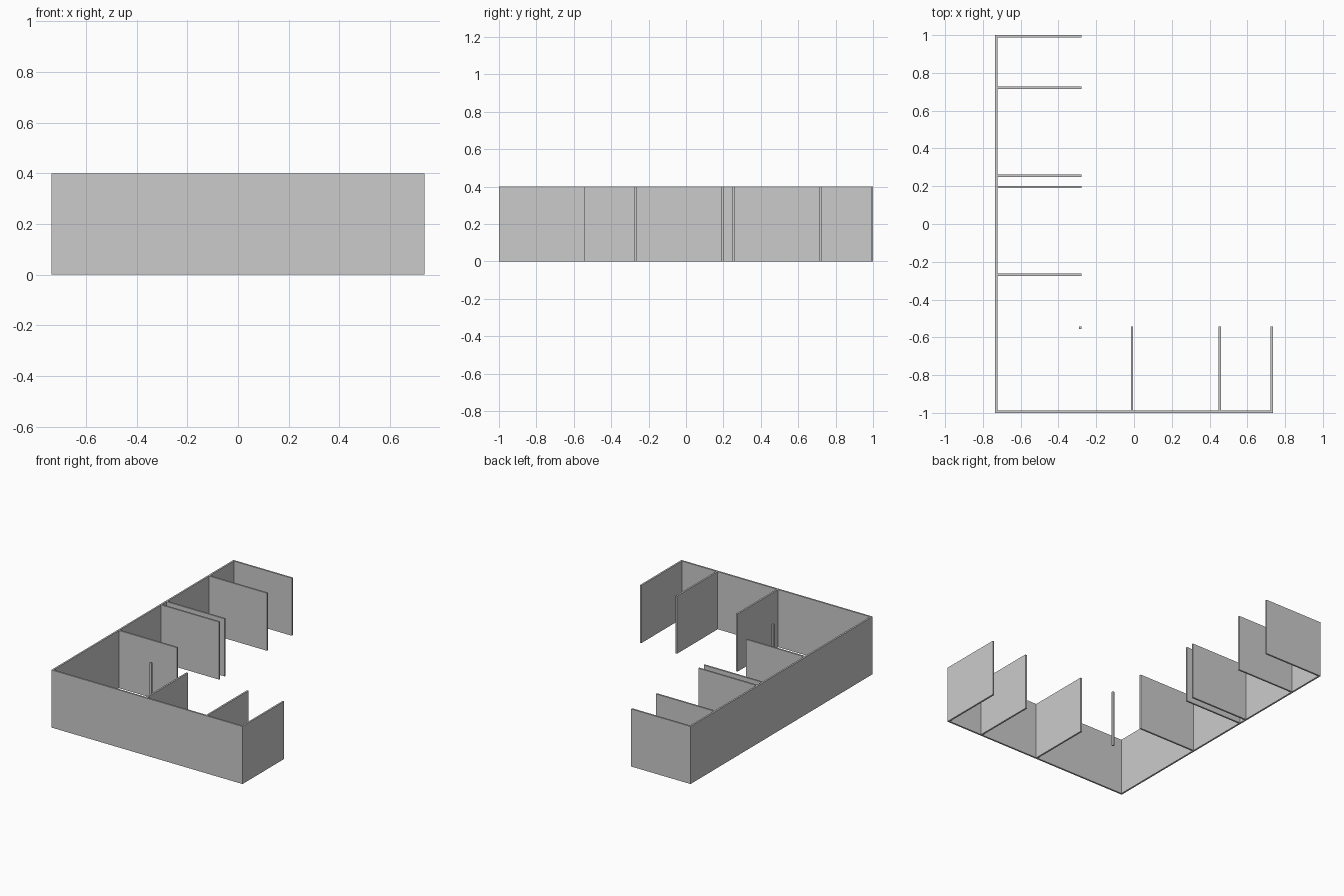
import bpy

if "Cube" in bpy.data.objects:
    bpy.data.objects.remove(bpy.data.objects["Cube"])

H = 0.40      # panel height
T = 0.012     # panel thickness
X, Y = 0.735, 1.0
D = 0.457     # bay depth


def panel(name, x0, x1, y0, y1):
    bpy.ops.mesh.primitive_cube_add(size=1, location=((x0 + x1) / 2, (y0 + y1) / 2, H / 2))
    ob = bpy.context.object
    ob.name = name
    ob.scale = (x1 - x0, y1 - y0, H)
    bpy.ops.object.transform_apply(location=False, rotation=False, scale=True)


# Long backs of the two wings
panel("left_back_panel", -X, -X + T, -Y, Y)
panel("front_back_panel", -X + T, X, -Y, -Y + T)

# Dividers along the left wing
for i, y in enumerate((-0.269, 0.196, 0.255, 0.721, Y - T / 2)):
    panel(f"left_divider_{i + 1}", -X + T, -X + D, y - T / 2, y + T / 2)

# Dividers along the front wing
for i, x in enumerate((-0.011, 0.454, X - T / 2)):
    panel(f"front_divider_{i + 1}", x - T / 2, x + T / 2, -Y + T, -Y + D)

# Free-standing post at the inner corner
panel("corner_post", -X + D - T, -X + D, -Y + D - T, -Y + D)
